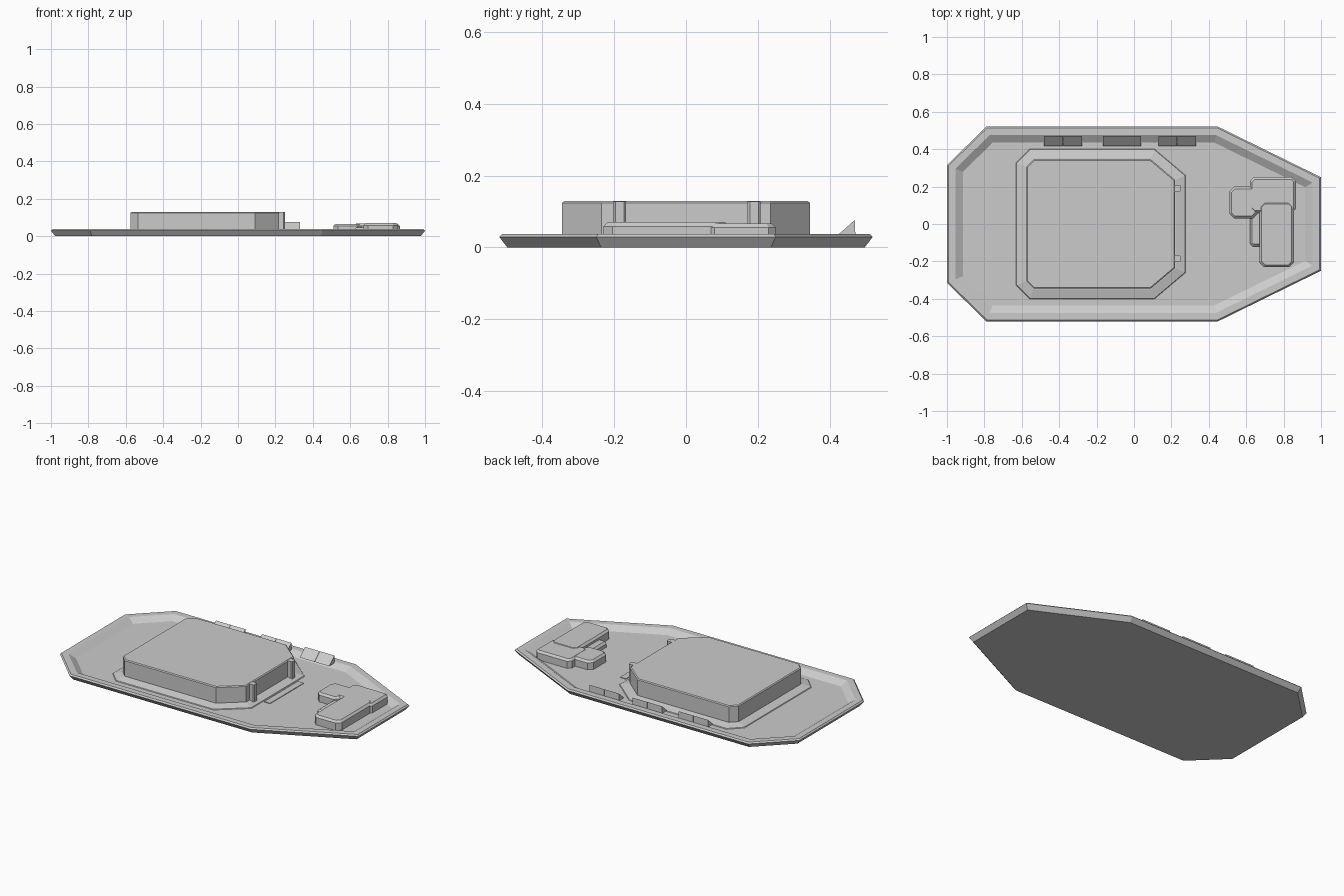
import bpy, bmesh
from mathutils import Vector

if "Cube" in bpy.data.objects:
    bpy.data.objects.remove(bpy.data.objects["Cube"])


def mirror_outline(half):
    """Counter-clockwise outline from its +y half, listed from bow to stern."""
    return [Vector(p) for p in half] + [Vector((x, -y)) for x, y in reversed(half)]


def inset(pts, d):
    """Move each edge of a counter-clockwise outline inward by d."""
    out = []
    for i, p in enumerate(pts):
        a = (p - pts[i - 1]).normalized()
        b = (pts[(i + 1) % len(pts)] - p).normalized()
        n1, n2 = Vector((-a.y, a.x)), Vector((-b.y, b.x))
        out.append(p + (n1 + n2) * d / (1 + n1.dot(n2)))
    return out


def loft(name, pts, steps):
    """Closed solid from (inset, z) rings of one outline, bottom to top."""
    bm = bmesh.new()
    rings = [[bm.verts.new((p.x, p.y, z)) for p in inset(pts, d)] for d, z in steps]
    n = len(pts)
    for r, s in zip(rings, rings[1:]):
        for i in range(n):
            j = (i + 1) % n
            bm.faces.new((r[i], r[j], s[j], s[i]))
    bm.faces.new(rings[0][::-1])
    bm.faces.new(rings[-1])
    bmesh.ops.recalc_face_normals(bm, faces=bm.faces)
    me = bpy.data.meshes.new(name)
    bm.to_mesh(me)
    bm.free()
    ob = bpy.data.objects.new(name, me)
    bpy.context.collection.objects.link(ob)
    return ob


def chamfered(x0, x1, y0, y1, c):
    return [Vector(p) for p in ((x0 + c, y0), (x1 - c, y0), (x1, y0 + c), (x1, y1 - c),
                                (x1 - c, y1), (x0 + c, y1), (x0, y1 - c), (x0, y0 + c))]


DECK = 0.012

# Hull with flared sides, raised rim and sunken deck
hull = mirror_outline([(1, 0.25), (0.45, 0.52), (-0.79, 0.52), (-1, 0.315)])
loft("hull", hull, [(0.022, 0), (0, 0.029), (0.008, 0.037), (0.045, 0.037), (0.085, DECK)])

# Cabin and the low sloped plinth around it
cabin = mirror_outline([(0.22, 0.235), (0.09, 0.345), (-0.535, 0.345), (-0.575, 0.305)])
loft("cabin", cabin, [(0, DECK - 0.004), (0, 0.124), (0.006, 0.129)])
loft("cabin_plinth", cabin, [(-0.058, DECK - 0.004), (-0.052, 0.016), (-0.004, 0.028)])

# Posts at the cabin front
for y in (-0.185, 0.19):
    loft("front_post", chamfered(0.205, 0.25, y - 0.018, y + 0.018, 0.006),
         [(0, 0.02), (0, 0.128)])

# Thin strip on the deck ahead of the cabin
loft("deck_strip", chamfered(0.285, 0.325, -0.15, 0.18, 0.002), [(0, 0.008), (0, 0.016)])

# Slanted panels along one side, two to a group
for x in (-0.48, -0.165, 0.13):
    for k in range(2):
        x0, x1 = x + 0.102 * k, x + 0.102 * k + 0.1
        me = bpy.data.meshes.new("side_panel")
        v = [(xx, y, z) for xx in (x0, x1) for y, z in ((0.418, 0.03), (0.472, 0.03), (0.47, 0.076))]
        me.from_pydata(v, [], [(0, 2, 1), (3, 4, 5), (0, 1, 4, 3), (1, 2, 5, 4), (2, 0, 3, 5)])
        bpy.context.collection.objects.link(bpy.data.objects.new("side_panel", me))

# Foredeck equipment
for name, box, c, top in (("winch_side", (0.51, 0.66, 0.03, 0.20), 0.025, 0.066),
                          ("winch_back", (0.62, 0.865, 0.06, 0.25), 0.02, 0.067),
                          ("winch_body", (0.67, 0.855, -0.23, 0.12), 0.025, 0.07),
                          ("winch_bracket", (0.62, 0.70, -0.12, 0.08), 0.015, 0.045)):
    loft(name, chamfered(*box, c), [(0, DECK - 0.004), (0, top - 0.012), (0.012, top)])
